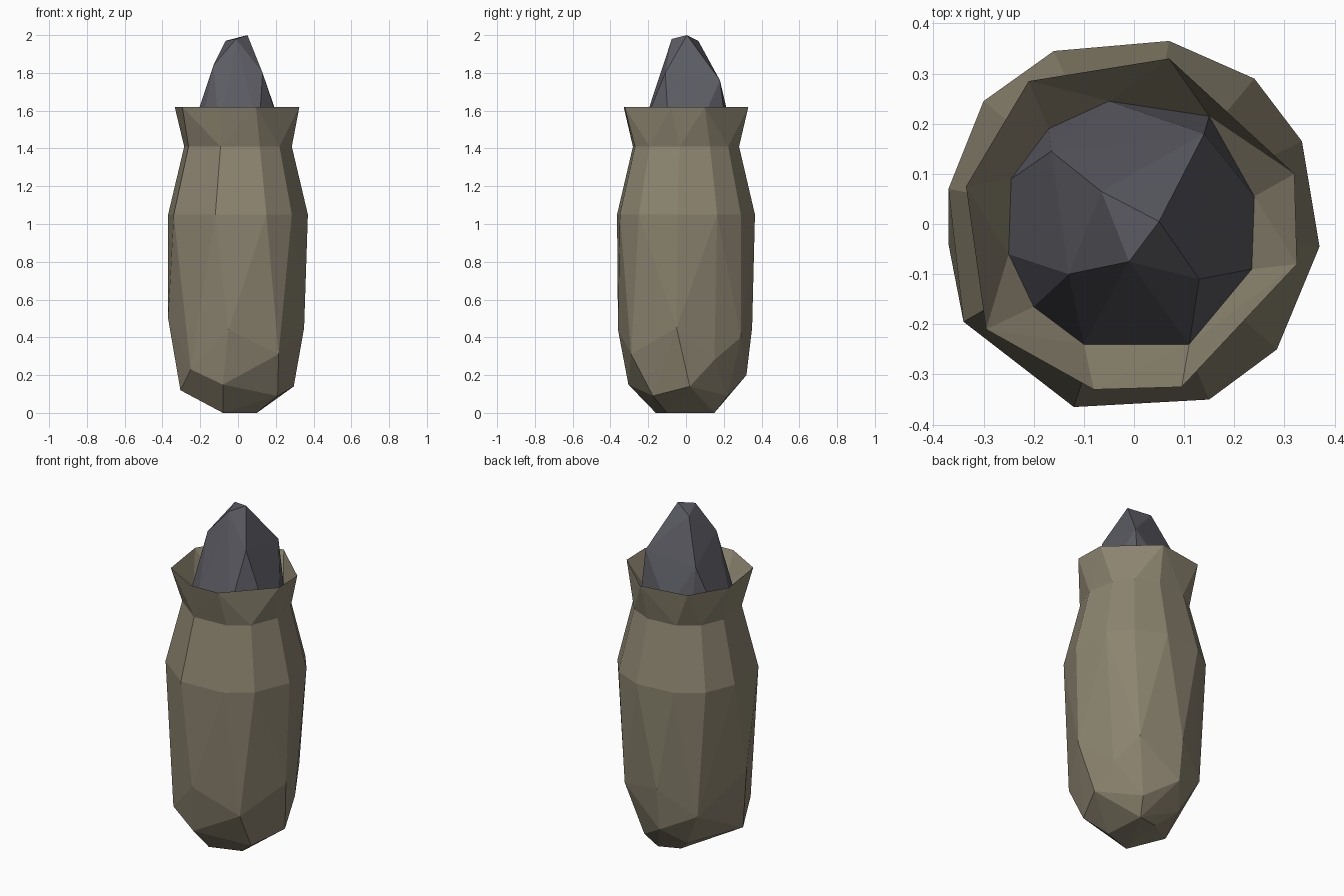
import bpy, bmesh, math

cube = bpy.data.objects.get("Cube")
if cube:
    bpy.data.objects.remove(cube, do_unlink=True)


def material(name, colour):
    mat = bpy.data.materials.new(name)
    mat.use_nodes = True
    mat.diffuse_color = (*colour, 1)
    mat.node_tree.nodes["Principled BSDF"].inputs["Base Color"].default_value = (*colour, 1)
    return mat


def finish(bm, name, mat):
    bmesh.ops.recalc_face_normals(bm, faces=bm.faces)
    mesh = bpy.data.meshes.new(name)
    bm.to_mesh(mesh)
    bm.free()
    mesh.materials.append(mat)
    obj = bpy.data.objects.new(name, mesh)
    bpy.context.collection.objects.link(obj)
    return obj


def ring(outline, z, scale=1.0):
    return [(x * scale, y * scale, z) for x, y in outline]


def add_hull(bm, points):
    """Wrap the points in a faceted convex skin."""
    verts = [bm.verts.new(p) for p in points]
    result = bmesh.ops.convex_hull(bm, input=verts)
    loose = {v for v in result["geom_interior"] if isinstance(v, bmesh.types.BMVert)}
    bmesh.ops.delete(bm, geom=list(loose), context="VERTS")


def add_band(bm, ring_a, ring_b):
    """Triangulate between two rings by walking round both in angle order."""
    def angle(p):
        return math.atan2(p[1], p[0])
    loops = []
    for points in (ring_a, ring_b):
        ordered = sorted(points, key=angle)
        verts = [bm.verts.new(p) for p in ordered]
        angles = [angle(p) for p in ordered]
        loops.append((verts + verts[:1], angles + [angles[0] + math.tau]))
    (va, aa), (vb, ab) = loops
    i = j = 0
    while i < len(va) - 1 or j < len(vb) - 1:
        step_a = j == len(vb) - 1 or (i < len(va) - 1 and aa[i] + aa[i + 1] < ab[j] + ab[j + 1])
        if step_a:
            bm.faces.new((va[i], va[i + 1], vb[j]))
            i += 1
        else:
            bm.faces.new((va[i], vb[j + 1], vb[j]))
            j += 1


cloth = material("drab cloth", (0.26, 0.23, 0.16))
stone = material("dark slate", (0.105, 0.105, 0.125))

NECK_Z, RIM_Z, CORE_Z = 1.41, 1.62, 1.48

# Horizontal outlines
belly = [(-.37, .07), (-.3, .245), (-.16, .345), (.07, .365), (.24, .29), (.335, .165),
         (.37, -.045), (.285, -.25), (.15, -.35), (-.12, -.365), (-.34, -.195)]
rim = [(-.335, .075), (-.21, .285), (.07, .33), (.32, .1),
       (.325, -.08), (.095, -.325), (-.08, -.33), (-.295, -.21)]
mouth = [(-.245, .09), (-.17, .19), (-.05, .245), (.15, .215), (.24, .055), (.235, -.09),
         (.11, -.24), (-.1, -.24), (-.2, -.165), (-.25, -.06)]

# Uneven underside of the sack
underside = [(.21, -.175, .09), (.215, -.29, .31), (.295, .02, .14), (.35, -.05, .45),
             (-.05, -.36, .44), (-.25, -.25, .23), (-.08, -.305, .15), (-.305, -.1, .12),
             (-.37, -.04, .5), (.27, .15, .28), (.12, .22, .09), (.2, .29, .4),
             (-.05, .32, .2), (-.05, .35, .45), (-.25, .25, .3), (-.15, .2, .1),
             (-.08, -.16, 0), (.1, -.1, 0), (.08, .15, 0), (-.05, .12, .01)]

# Sack: body, flared collar and the funnel inside the collar
neck = ring(belly, NECK_Z, .77)
bm = bmesh.new()
add_hull(bm, ring(belly, 1.05) + neck + underside)
bm.normal_update()
lid = [f for f in bm.faces if all(abs(v.co.z - NECK_Z) < .001 for v in f.verts)]
bmesh.ops.delete(bm, geom=lid, context="FACES")
add_band(bm, neck, ring(rim, RIM_Z))
add_band(bm, ring(rim, RIM_Z), ring(mouth, CORE_Z))
bmesh.ops.remove_doubles(bm, verts=bm.verts, dist=.0005)
finish(bm, "sack", cloth)

# Pointed stone core standing in the mouth
facets = [(.05, .005, 2), (-.01, -.075, 1.98), (-.065, .065, 1.97),
          (.11, .11, 1.83), (.13, -.11, 1.8), (-.13, -.1, 1.84), (-.165, .145, 1.72), (.14, .18, 1.76)]
bm = bmesh.new()
add_hull(bm, ring(mouth, CORE_Z) + facets)
finish(bm, "stone_core", stone)
